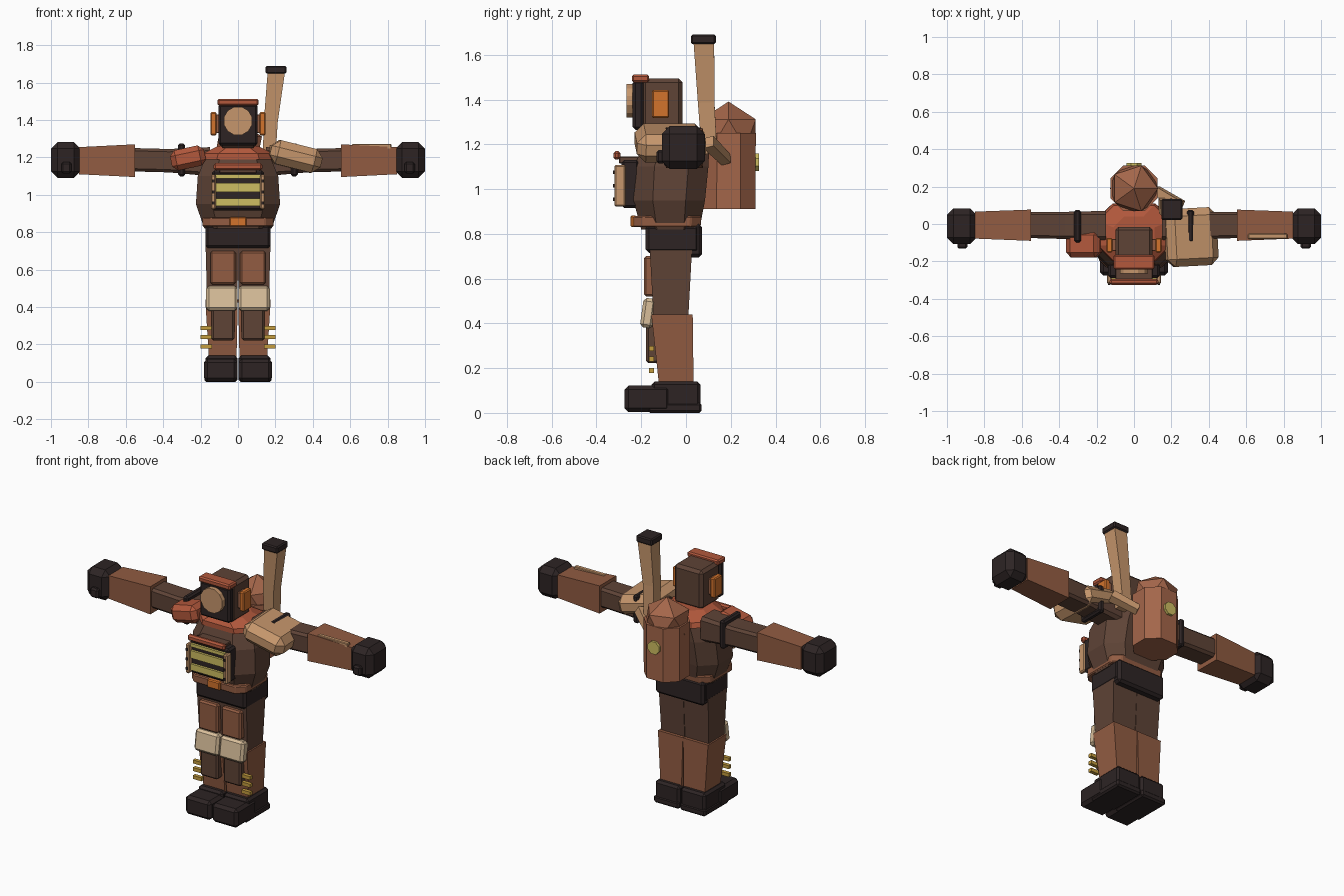
import bpy, bmesh, math
from mathutils import Vector

cube = bpy.data.objects.get("Cube")
if cube:
    bpy.data.objects.remove(cube)


def material(name, rgb):
    m = bpy.data.materials.new(name)
    lin = [((c / 255 + 0.055) / 1.055) ** 2.4 for c in rgb] + [1]
    m.use_nodes = True
    m.diffuse_color = lin
    m.node_tree.nodes["Principled BSDF"].inputs["Base Color"].default_value = lin
    return m


DARK = material("dark brown", (94, 67, 54))
BROWN = material("leather brown", (146, 92, 66))
RED = material("rust red", (178, 88, 60))
TAN = material("tan", (198, 150, 108))
CREAM = material("cream", (216, 190, 154))
ORANGE = material("orange", (210, 115, 44))
BLACK = material("black", (45, 36, 36))
YELLOW = material("pale yellow", (206, 190, 98))
GOLD = material("gold", (196, 156, 62))
COPPER = material("copper", (164, 102, 74))


def finish(name, bm, mat, bevel=0):
    bmesh.ops.recalc_face_normals(bm, faces=bm.faces)
    mesh = bpy.data.meshes.new(name)
    bm.to_mesh(mesh)
    bm.free()
    mesh.materials.append(mat)
    ob = bpy.data.objects.new(name, mesh)
    bpy.context.collection.objects.link(ob)
    if bevel:
        mod = ob.modifiers.new("edge", "BEVEL")
        mod.width, mod.segments, mod.limit_method = bevel, 1, "NONE"
    return ob


def box(name, x, y, z, mat, bevel=0.008, tilt=(0, 0, 0)):
    """Box from three (low, high) ranges, turned about its own centre."""
    bm = bmesh.new()
    bmesh.ops.create_cube(bm, size=1)
    ob = finish(name, bm, mat, bevel)
    for v in ob.data.vertices:
        v.co = [c * abs(r[1] - r[0]) for c, r in zip(v.co, (x, y, z))]
    ob.location = [(r[0] + r[1]) / 2 for r in (x, y, z)]
    ob.rotation_euler = [math.radians(a) for a in tilt]
    return ob


def loft(name, rings, mat, cut=0.0, axis="z", bevel=0):
    """Skin rings (t, a0, a1, b0, b1); cut chamfers the ring corners."""
    bm = bmesh.new()
    loops = []
    for t, a0, a1, b0, b1 in rings:
        c = cut * min(abs(a1 - a0), abs(b1 - b0))
        s = math.copysign(c, a1 - a0)
        if cut:
            pts = [(a0 + s, b0), (a1 - s, b0), (a1, b0 + c), (a1, b1 - c),
                   (a1 - s, b1), (a0 + s, b1), (a0, b1 - c), (a0, b0 + c)]
        else:
            pts = [(a0, b0), (a1, b0), (a1, b1), (a0, b1)]
        loops.append([bm.verts.new((a, b, t) if axis == "z" else (t, a, b)) for a, b in pts])
    for low, high in zip(loops, loops[1:]):
        for i in range(len(low)):
            j = (i + 1) % len(low)
            bm.faces.new((low[i], low[j], high[j], high[i]))
    bm.faces.new(loops[0])
    bm.faces.new(loops[-1])
    return finish(name, bm, mat, bevel)


def disc(name, centre, radius, depth, mat, sides):
    """Flat disc that faces along y."""
    bm = bmesh.new()
    bmesh.ops.create_cone(bm, cap_ends=True, segments=sides, radius1=radius, radius2=radius, depth=depth)
    ob = finish(name, bm, mat)
    ob.location = centre
    ob.rotation_euler = (math.pi / 2, math.pi / sides, 0)
    return ob


def beam(name, points, widths, mat):
    """Four-sided beam that follows a short path."""
    bm = bmesh.new()
    loops = []
    pts = [Vector(p) for p in points]
    for i, (p, w) in enumerate(zip(pts, widths)):
        d = (pts[min(i + 1, len(pts) - 1)] - pts[max(i - 1, 0)]).normalized()
        u = d.cross(Vector((0, 1, 0))).normalized()
        v = d.cross(u)
        loops.append([bm.verts.new(p + (u * a + v * b) * w) for a, b in ((-1, -1), (1, -1), (1, 1), (-1, 1))])
    for low, high in zip(loops, loops[1:]):
        for i in range(4):
            bm.faces.new((low[i], low[i - 1], high[i - 1], high[i]))
    bm.faces.new(loops[0])
    bm.faces.new(loops[-1])
    return finish(name, bm, mat)


# Torso, collar and hips
loft("torso", [(0.82, -0.18, 0.18, -0.2, 0.06), (0.95, -0.225, 0.225, -0.235, 0.085),
               (1.1, -0.215, 0.215, -0.23, 0.1), (1.21, -0.17, 0.17, -0.19, 0.1)], DARK, 0.27)
loft("collar", [(1.19, -0.2, 0.2, -0.2, 0.11), (1.22, -0.19, 0.19, -0.2, 0.1),
                (1.26, -0.11, 0.11, -0.17, 0.04)], RED, 0.28)
loft("belt", [(0.83, -0.19, 0.19, -0.235, 0.065), (0.88, -0.19, 0.19, -0.235, 0.07)], BROWN, 0.15, bevel=0.006)
box("buckle", (-0.045, 0.045), (-0.248, -0.22), (0.83, 0.882), ORANGE, 0.006)
box("hips", (-0.175, 0.175), (-0.18, 0.06), (0.715, 0.84), BLACK, 0.015)
box("back_pouch", (-0.17, 0.17), (-0.01, 0.072), (0.695, 0.845), BLACK, 0.015)

# Head
box("neck", (-0.08, 0.08), (-0.17, -0.03), (1.2, 1.27), DARK)
box("head", (-0.1, 0.1), (-0.2, -0.015), (1.25, 1.495), DARK, 0.018)
box("face_plate", (-0.105, 0.105), (-0.238, -0.19), (1.265, 1.485), BLACK, 0.012)
box("brow", (-0.11, 0.11), (-0.242, -0.165), (1.477, 1.512), RED, 0.008)
disc("lens", (0, -0.25, 1.395), 0.078, 0.03, TAN, 12)

# Chest grille
box("grille_back", (-0.138, 0.138), (-0.288, -0.21), (0.915, 1.13), BLACK, 0.012)
box("grille_bar", (-0.13, 0.13), (-0.325, -0.293), (1.132, 1.17), RED, 0.01)
box("grille_bar_mount", (-0.1, 0.1), (-0.3, -0.2), (1.115, 1.145), DARK, 0.004)
for z, h in ((1.098, 0.01), (1.04, 0.024), (0.96, 0.02)):
    box("grille_slat", (-0.12, 0.12), (-0.303, -0.28), (z - h, z + h), YELLOW, 0)

# Backpack tank with faceted cap
loft("tank", [(0.91, -0.125, 0.125, 0.07, 0.31), (1.25, -0.125, 0.125, 0.07, 0.312)], COPPER, 0.28)
bm = bmesh.new()
bmesh.ops.create_icosphere(bm, subdivisions=1, radius=0.143)
finish("tank_cap", bm, COPPER).location = (0, 0.19, 1.248)
disc("tank_valve", (0, 0.316, 1.12), 0.042, 0.022, YELLOW, 8)

# Chimney on the left shoulder
beam("chimney", [(0.165, 0.105, 1.16), (0.175, 0.09, 1.39), (0.205, 0.08, 1.66)], [0.034, 0.037, 0.046], TAN)
box("chimney_cap", (0.147, 0.258), (0.022, 0.133), (1.648, 1.69), BLACK, 0.007)
beam("chimney_brace", [(0.25, 0.1, 1.21), (0.12, 0.18, 1.13)], [0.026, 0.022], TAN)

# Shoulder pads: small on the right, large on the left
box("right_shoulder_pad", (-0.36, -0.175), (-0.18, -0.03), (1.142, 1.252), RED, 0.028, (0, -12, 0))
box("left_shoulder_pad", (0.165, 0.445), (-0.225, 0.085), (1.14, 1.27), TAN, 0.04, (0, 14, 3))
box("forearm_strip", (0.61, 0.82), (-0.08, -0.052), (1.245, 1.272), TAN, 0.004)

for side, s in (("right", -1), ("left", 1)):
    def sbox(name, x, *rest):
        return box(side + "_" + name, sorted((s * x[0], s * x[1])), *rest)

    # Head and chest side pieces
    sbox("ear", (0.095, 0.13), (-0.145, -0.08), (1.33, 1.43), BROWN, 0.004)
    sbox("ear_cover", (0.115, 0.148), (-0.152, -0.075), (1.318, 1.442), ORANGE, 0.006)
    sbox("grille_rail", (0.118, 0.145), (-0.32, -0.27), (0.922, 1.108), TAN, 0.007)
    for z in (0.955, 1.015, 1.075):
        sbox("rail_stud", (0.125, 0.138), (-0.326, -0.315), (z - 0.008, z + 0.008), BLACK, 0)

    # Arm
    loft(side + "_upper_arm", [(s * 0.15, -0.085, 0.07, 1.1, 1.255), (s * 0.37, -0.08, 0.065, 1.12, 1.245),
                               (s * 0.56, -0.075, 0.065, 1.125, 1.25)], DARK, 0.12, "x")
    loft(side + "_forearm", [(s * 0.55, -0.09, 0.077, 1.095, 1.27), (s * 0.85, -0.078, 0.066, 1.11, 1.255)],
         BROWN, 0, "x")
    sbox("arm_band", (0.283, 0.32), (-0.098, 0.076), (1.098, 1.275), BLACK, 0.01)
    sbox("hand", (0.842, 1.0), (-0.108, 0.084), (1.09, 1.282), BLACK, 0.035)
    sbox("thumb", (0.89, 0.945), (-0.132, -0.09), (1.115, 1.175), BLACK, 0.01)

    # Leg
    loft(side + "_thigh", [(0.42, s * 0.002, s * 0.165, -0.145, 0.01), (0.79, 0, s * 0.175, -0.165, 0.03)], DARK)
    loft(side + "_boot_shaft", [(0.12, s * 0.008, s * 0.155, -0.12, 0.034),
                                (0.44, s * 0.001, s * 0.175, -0.155, 0.03)], BROWN)
    sbox("thigh_plate", (0.012, 0.148), (-0.188, -0.14), (0.52, 0.7), BROWN, 0.01)
    sbox("knee_pad", (0.003, 0.17), (-0.198, -0.14), (0.38, 0.512), CREAM, 0.014, (-8, 0, 0))
    sbox("shin_guard", (0.02, 0.142), (-0.178, -0.11), (0.222, 0.395), DARK, 0.01)
    for z in (0.19, 0.24, 0.288):
        sbox("boot_spike", (0.14, 0.2), (-0.165, -0.142), (z - 0.011, z + 0.011), GOLD, 0)
    sbox("boot_toe", (0.003, 0.182), (-0.275, -0.07), (0.003, 0.122), BLACK, 0.018)
    sbox("boot_heel", (0.003, 0.175), (-0.155, 0.065), (0.012, 0.14), BLACK, 0.014)
    sbox("boot_sole", (0.003, 0.18), (-0.17, 0.07), (0, 0.045), BLACK, 0.01)
